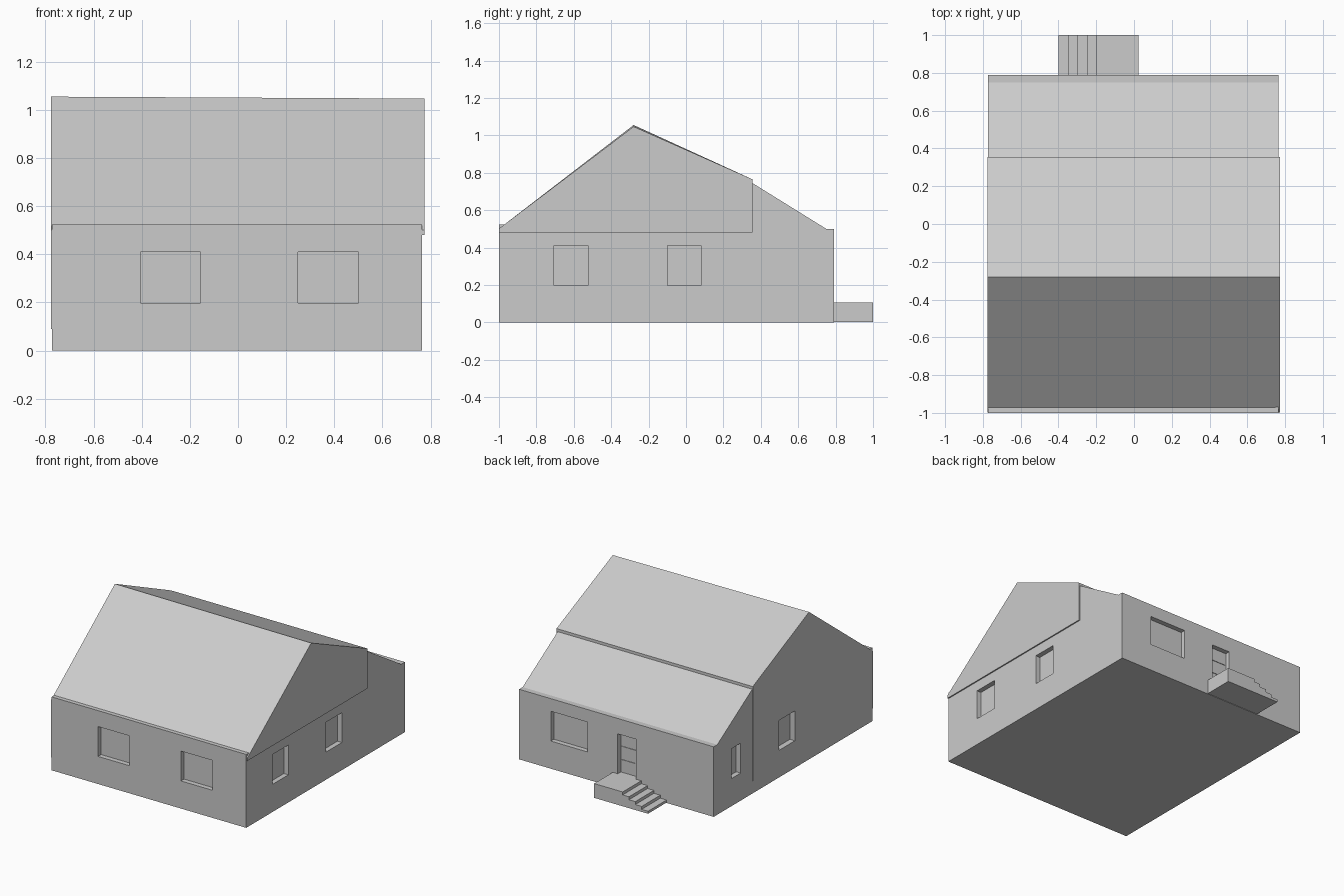
import bpy
import bmesh
from mathutils import Vector

old = bpy.data.objects.get("Cube")
if old:
    bpy.data.objects.remove(old, do_unlink=True)

grey = bpy.data.materials.new("plain grey")
grey.use_nodes = True
grey.diffuse_color = (0.6, 0.6, 0.6, 1)
grey.node_tree.nodes["Principled BSDF"].inputs["Base Color"].default_value = (0.6, 0.6, 0.6, 1)


def finish(name, bm):
    bmesh.ops.recalc_face_normals(bm, faces=bm.faces)
    mesh = bpy.data.meshes.new(name)
    bm.to_mesh(mesh)
    bm.free()
    mesh.materials.append(grey)
    obj = bpy.data.objects.new(name, mesh)
    bpy.context.scene.collection.objects.link(obj)
    return obj


def add_box(bm, lo, hi):
    lo, hi = Vector(lo), Vector(hi)
    verts = bmesh.ops.create_cube(bm, size=1)["verts"]
    for v in verts:
        v.co = Vector(c * s for c, s in zip(v.co, hi - lo)) + (lo + hi) / 2


def box(name, lo, hi):
    bm = bmesh.new()
    add_box(bm, lo, hi)
    return finish(name, bm)


def prism(name, profile, start, end, axis="X"):
    """Extrude a closed profile along X (points are y, z) or Y (points are x, z)."""
    bm = bmesh.new()
    place = (lambda p: (start, p[0], p[1])) if axis == "X" else (lambda p: (p[0], start, p[1]))
    face = bm.faces.new([bm.verts.new(place(p)) for p in profile])
    new = bmesh.ops.extrude_face_region(bm, geom=[face])["geom"]
    step = Vector((end - start, 0, 0)) if axis == "X" else Vector((0, end - start, 0))
    bmesh.ops.translate(bm, vec=step, verts=[g for g in new if isinstance(g, bmesh.types.BMVert)])
    return finish(name, bm)


LEFT, RIGHT, FRONT, BACK = 0.765, -0.772, -1.0, 0.79
STEP_Y = 0.355   # where the main roof ends above the rear roof

# Walls with the low rear roof
walls = prism("walls", [(FRONT, 0), (BACK, 0), (BACK, 0.5), (0.75, 0.5), (STEP_Y, 0.745),
                        (STEP_Y - 0.05, 0.745), (-0.9, 0.5), (-0.97, 0.524), (FRONT, 0.524)],
              RIGHT, LEFT)

# Thin cladding on one side wall
cladding = box("side_cladding", (RIGHT - 0.004, FRONT + 0.001, 0.09), (RIGHT + 0.003, STEP_Y, 0.49))

# Main gable roof, ridge slightly out of level
roof = prism("main_roof", [(FRONT + 0.001, 0.48), (STEP_Y, 0.48), (STEP_Y, 0.765),
                           (-0.28, 1.051), (FRONT + 0.001, 0.502)], RIGHT - 0.004, LEFT + 0.009)
for v in roof.data.vertices:
    if v.co.z > 1:
        v.co.z -= 0.004 if v.co.x > 0 else -0.004

# Openings: wall, range along the wall, range in height
SILL, HEAD = 0.197, 0.41
DEPTH = 0.035
openings = [
    ("front", -0.405, -0.155, SILL, HEAD),
    ("front", 0.25, 0.5, SILL, HEAD),
    ("left", -0.705, -0.525, SILL, HEAD),
    ("left", -0.1, 0.08, SILL, HEAD),
    ("right", -0.12, 0.06, SILL, HEAD),
    ("right", 0.487, 0.587, SILL, HEAD),
    ("back", 0.225, 0.515, SILL, HEAD),
    ("back", -0.16, -0.014, 0.105, 0.39),
]
WALL = {"front": (FRONT, -1), "back": (BACK, 1), "left": (LEFT, 1), "right": (RIGHT, -1)}


def on_wall(side, a, b, z0, z1, inner, outer):
    """Corners of a box on a wall; inner and outer are offsets along its outward normal."""
    plane, sign = WALL[side]
    d0, d1 = sorted((plane + sign * inner, plane + sign * outer))
    if side in ("front", "back"):
        return (a, d0, z0), (b, d1, z1)
    return (d0, a, z0), (d1, b, z1)


bm = bmesh.new()
for o in openings:
    add_box(bm, *on_wall(*o, -DEPTH, 0.05))
cutter = finish("opening_cutter", bm)
cutter.hide_render = True

for target in (walls, cladding):
    mod = target.modifiers.new("openings", "BOOLEAN")
    mod.operation = "DIFFERENCE"
    mod.solver = "EXACT"
    mod.object = cutter
    bpy.context.view_layer.update()
    with bpy.context.temp_override(object=target, active_object=target, selected_objects=[target]):
        bpy.ops.object.modifier_apply(modifier=mod.name)
bpy.data.objects.remove(cutter, do_unlink=True)

# Window panes set at the back of each recess
for i, (side, a, b, z0, z1) in enumerate(openings[:-1]):
    box(f"{side}_window_pane_{i + 1}",
        *on_wall(side, a + 0.006, b - 0.006, z0 + 0.006, z1 - 0.006, -DEPTH - 0.002, -DEPTH + 0.003))

# Back door with three raised panels
side, a, b, z0, z1 = openings[-1]
h = (z1 - z0) / 3
for i in range(3):
    box(f"back_door_panel_{i + 1}",
        *on_wall(side, a + 0.004, b - 0.004, z0 + i * h + 0.003, z0 + (i + 1) * h - 0.003,
                 -DEPTH - 0.002, -DEPTH + 0.004))

# Door landing and side steps
LANDING, RISE, TREAD = 0.105, 0.021, 0.05
outline = [(0.025, 0.003), (0.025, LANDING), (-0.2, LANDING)]
for i in range(1, 5):
    x = -0.2 - TREAD * (i - 1)
    outline += [(x, LANDING - RISE * i), (x - TREAD, LANDING - RISE * i)]
outline.append((-0.4, 0.003))
prism("door_steps", outline, BACK - 0.002, 1.0, axis="Y")
